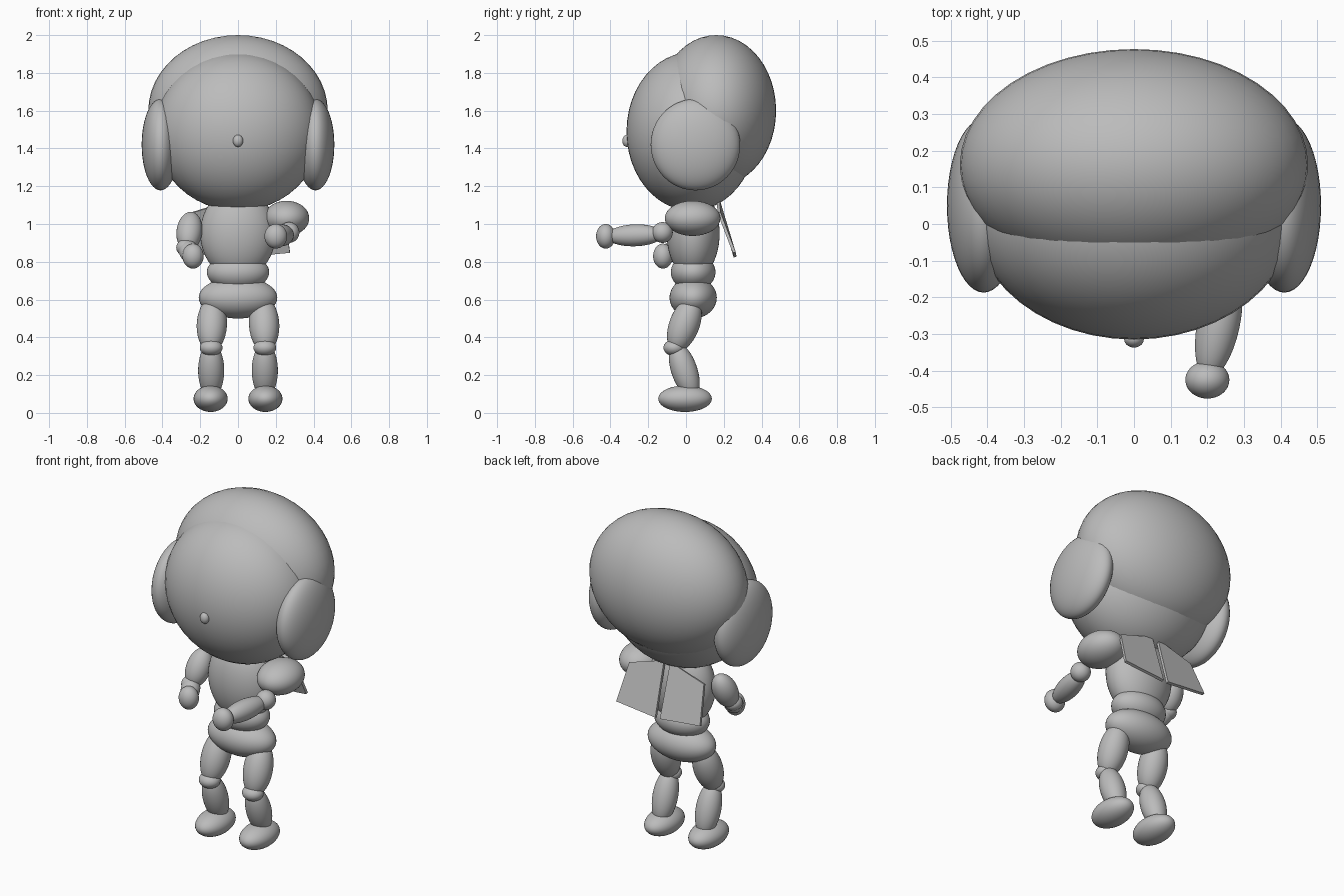
import bpy
import bmesh
from mathutils import Vector

cube = bpy.data.objects.get("Cube")
if cube:
    bpy.data.objects.remove(cube)

grey = bpy.data.materials.new("plain grey")
grey.use_nodes = True
COLOUR = (0.5, 0.5, 0.5, 1)
grey.diffuse_color = COLOUR
grey.node_tree.nodes["Principled BSDF"].inputs["Base Color"].default_value = COLOUR


def ellipsoid(name, centre, radii, axis=(0, 0, 1)):
    """Smooth ball, scaled, with its local z turned towards axis."""
    bpy.ops.mesh.primitive_uv_sphere_add(segments=48, ring_count=24, location=centre)
    ob = bpy.context.object
    ob.name = name
    ob.scale = radii
    if axis != (0, 0, 1):
        ob.rotation_euler = Vector((0, 0, 1)).rotation_difference(Vector(axis)).to_euler()
    ob.data.materials.append(grey)
    bpy.ops.object.shade_smooth()
    return ob


def limb(name, start, end, radius):
    """Tapered limb segment: an ellipsoid spanning two points."""
    a, b = Vector(start), Vector(end)
    ellipsoid(name, (a + b) / 2, (radius, radius, (b - a).length / 2), tuple(b - a))


def back_plate(name, side):
    """Thin four-cornered plate hanging behind the torso."""
    corners = [(0.02, 0.17, 1.13), (0.245, 0.175, 1.06),
               (0.275, 0.255, 0.85), (0.015, 0.26, 0.825)]
    bm = bmesh.new()
    bm.faces.new([bm.verts.new((side * x, y, z)) for x, y, z in corners])
    bmesh.ops.recalc_face_normals(bm, faces=bm.faces)
    mesh = bpy.data.meshes.new(name)
    bm.to_mesh(mesh)
    bm.free()
    mesh.materials.append(grey)
    ob = bpy.data.objects.new(name, mesh)
    bpy.context.collection.objects.link(ob)
    solid = ob.modifiers.new("thickness", 'SOLIDIFY')
    solid.thickness = 0.016
    solid.offset = 0


# Head
ellipsoid("head", (0, 0.03, 1.49), (0.44, 0.345, 0.42))
ellipsoid("hair", (0, 0.16, 1.6), (0.475, 0.317, 0.4))
ellipsoid("nose", (0, -0.313, 1.44), (0.027, 0.024, 0.032))

# Body
ellipsoid("torso", (0, 0.038, 0.95), (0.2, 0.14, 0.24))
ellipsoid("waist", (0, 0.038, 0.745), (0.165, 0.118, 0.1))
ellipsoid("hips", (0, 0.038, 0.61), (0.208, 0.125, 0.11))

# Mirrored parts: ears, back plates and legs
for label, s in (("left", 1), ("right", -1)):
    ellipsoid(label + "_ear", (s * 0.41, 0.05, 1.42), (0.1, 0.237, 0.242))
    back_plate(label + "_back_plate", s)
    limb(label + "_thigh", (s * 0.132, 0.045, 0.61), (s * 0.145, -0.062, 0.325), 0.08)
    ellipsoid(label + "_knee", (s * 0.142, -0.063, 0.345), (0.06, 0.056, 0.044))
    limb(label + "_shin", (s * 0.142, -0.058, 0.37), (s * 0.142, 0.04, 0.08), 0.069)
    ellipsoid(label + "_foot", (s * 0.145, -0.005, 0.075), (0.09, 0.142, 0.07))

# Left arm, reaching forwards
ellipsoid("left_upper_arm", (0.257, 0.035, 1.03), (0.12, 0.147, 0.093))
ellipsoid("left_elbow", (0.27, -0.125, 0.955), (0.055, 0.055, 0.055))
limb("left_forearm", (0.262, -0.12, 0.945), (0.2, -0.42, 0.935), 0.058)
ellipsoid("left_hand", (0.2, -0.425, 0.935), (0.06, 0.051, 0.065))

# Right arm, hanging and bent
limb("right_upper_arm", (-0.245, 0.05, 1.06), (-0.27, -0.05, 0.86), 0.068)
ellipsoid("right_elbow", (-0.275, -0.05, 0.875), (0.052, 0.052, 0.045))
limb("right_forearm", (-0.28, -0.02, 0.9), (-0.24, -0.13, 0.81), 0.052)
ellipsoid("right_hand", (-0.238, -0.122, 0.83), (0.056, 0.052, 0.066))
